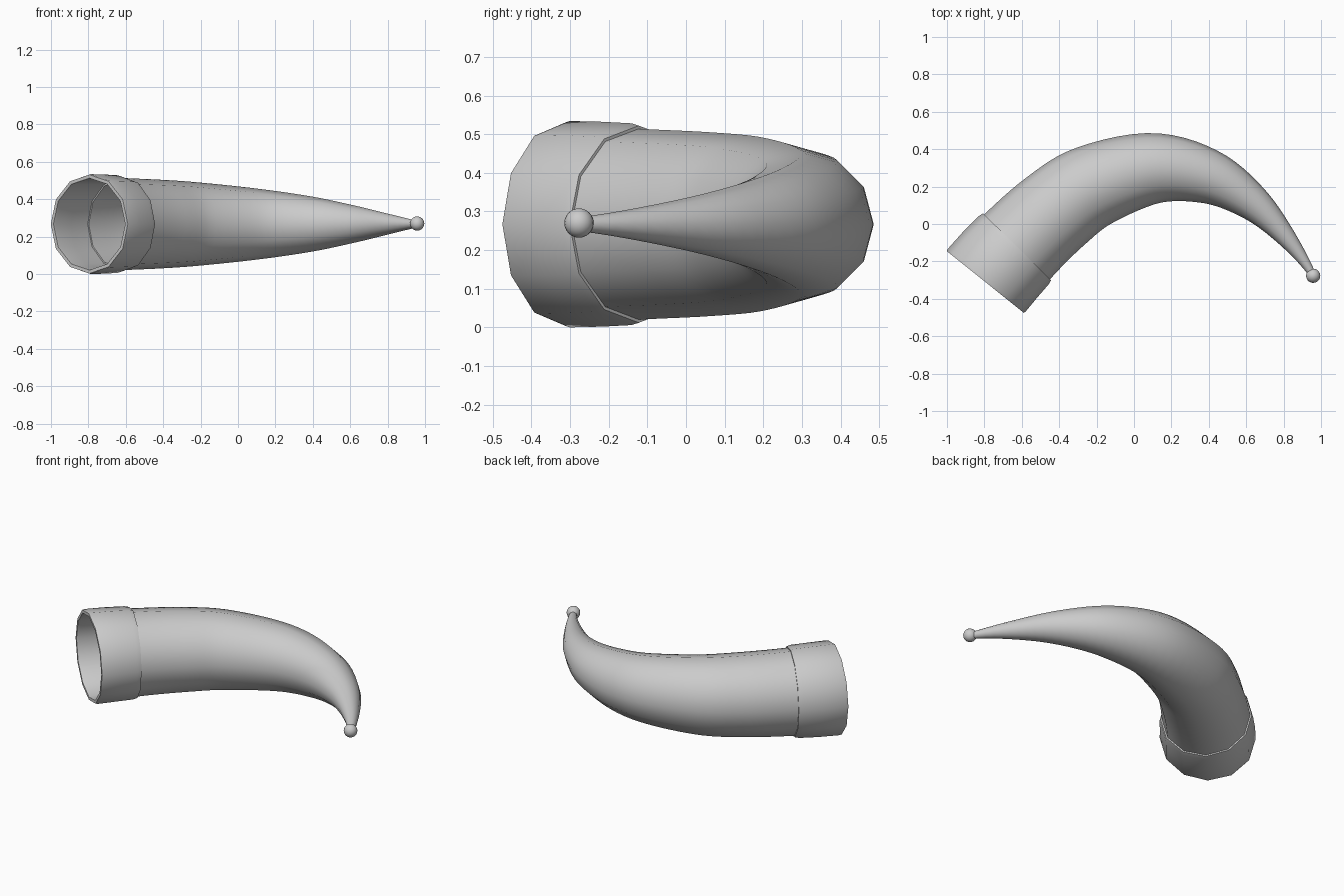
import bpy, bmesh, math
from mathutils import Vector

if "Cube" in bpy.data.objects:
    bpy.data.objects.remove(bpy.data.objects["Cube"])

SIDES, ZC = 12, 0.267
grey = bpy.data.materials.new("horn grey")
grey.diffuse_color = (0.6, 0.6, 0.6, 1)
grey.use_nodes = True
grey.node_tree.nodes["Principled BSDF"].inputs["Base Color"].default_value = grey.diffuse_color

# centre line (x, y, radius); the first point only steers the mouth direction
PATH = [(-0.92, -0.49, 0.27), (-0.795, -0.31, 0.26), (-0.625, -0.122, 0.247),
        (-0.43, 0.06, 0.238), (-0.225, 0.2, 0.224), (0.1, 0.297, 0.19),
        (0.39, 0.256, 0.148), (0.62, 0.125, 0.10), (0.80, -0.055, 0.056),
        (0.958, -0.277, 0.018), (1.06, -0.52, 0.0)]


def sample(u):
    """Catmull-Rom point and tangent; u = 0 at the mouth, 8 at the tip."""
    i = max(0, min(int(u), 7))
    t = u - i
    a, b, c, d = [Vector(p) for p in PATH[i:i + 4]]
    k1, k2, k3 = c - a, 2 * a - 5 * b + 4 * c - d, 3 * b - a - 3 * c + d
    return (b + 0.5 * (k1 * t + k2 * t * t + k3 * t ** 3),
            k1 * 0.5 + k2 * t + 1.5 * k3 * t * t)


def finish(name, bm, angle=40):
    bmesh.ops.recalc_face_normals(bm, faces=bm.faces)
    me = bpy.data.meshes.new(name)
    bm.to_mesh(me)
    bm.free()
    ob = bpy.data.objects.new(name, me)
    bpy.context.collection.objects.link(ob)
    me.materials.append(grey)
    bpy.ops.object.select_all(action='DESELECT')
    ob.select_set(True)
    bpy.context.view_layer.objects.active = ob
    bpy.ops.object.shade_smooth_by_angle(angle=math.radians(angle))


def sweep(name, stations, closed=False):
    """Skin 12-sided rings at (u, radius) stations along the centre line."""
    bm = bmesh.new()
    rings = []
    for u, r in stations:
        p, tan = sample(u)
        n = Vector((-tan.y, tan.x, 0)).normalized()
        ring = []
        for k in range(SIDES):
            a = 2 * math.pi * k / SIDES
            co = Vector((p.x, p.y, ZC)) + r * (n * math.cos(a) + Vector((0, 0, math.sin(a))))
            ring.append(bm.verts.new(co))
        rings.append(ring)
    pairs = list(zip(rings, rings[1:]))
    if closed:
        pairs.append((rings[-1], rings[0]))
    for r0, r1 in pairs:
        for k in range(SIDES):
            j = (k + 1) % SIDES
            bm.faces.new((r0[k], r0[j], r1[j], r1[k]))
    if not closed:
        for ring in (rings[0], rings[-1]):
            bm.faces.new(ring)
    finish(name, bm)


# hollow horn: inner wall from deep inside out to the opening, then outer wall to the tip
N = 40
start = 0.97
inner = [(start + (6.5 - start) * i / 28, sample(start + (6.5 - start) * i / 28)[0].z * 0.95)
         for i in range(28, -1, -1)]
outer = [(start + (8 - start) * i / N, sample(start + (8 - start) * i / N)[0].z)
         for i in range(N + 1)]
sweep("horn", inner + outer)

# mouth band with rounded outer edges
sweep("mouth_band", [(0.0, 0.246), (0.0, 0.264), (0.05, 0.267), (0.5, 0.265), (0.9, 0.261),
                     (1.0, 0.255), (1.0, 0.243), (0.5, 0.243), (0.06, 0.243)], closed=True)

# tip knob
bm = bmesh.new()
bmesh.ops.create_uvsphere(bm, u_segments=20, v_segments=12, radius=0.038)
bmesh.ops.translate(bm, verts=bm.verts, vec=(0.958, -0.277, ZC + 0.003))
finish("tip_knob", bm, 60)
